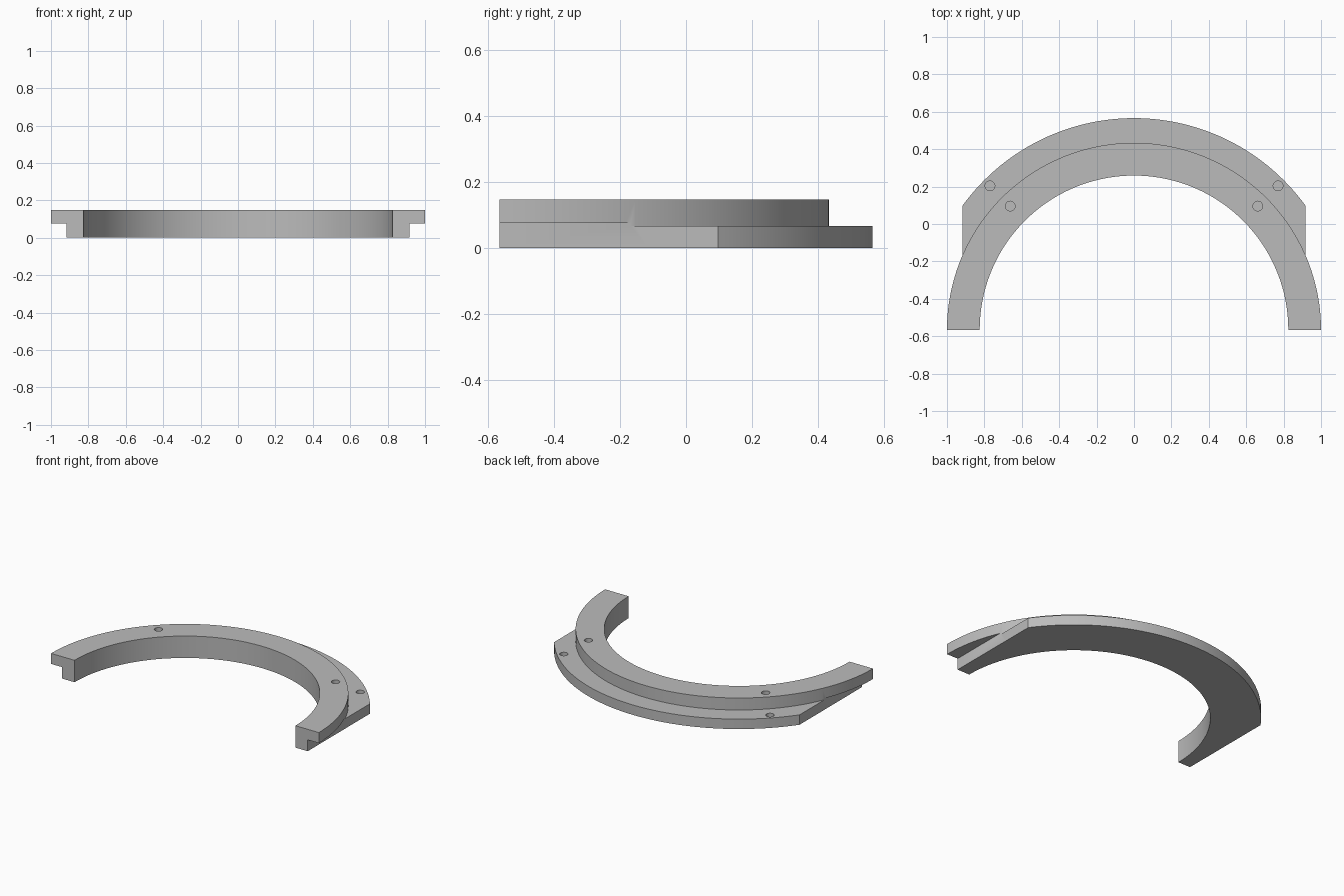
import bpy, bmesh
from math import pi, cos, sin, radians
from mathutils import Matrix

old = bpy.data.objects.get("Cube")
if old:
    bpy.data.objects.remove(old, do_unlink=True)

CENTRE_Y = -0.566          # arc centre, on the plane of the cut ends
INNER, RIM, FLANGE = 0.825, 1.0, 1.132
LEDGE, UNDERCUT, TOP = 0.067, 0.077, 0.148
FLAT_X = 0.917
STEPS = 96

grey = bpy.data.materials.new("light grey")
grey.use_nodes = True
colour = (0.5, 0.5, 0.5, 1)
grey.diffuse_color = colour
grey.node_tree.nodes["Principled BSDF"].inputs["Base Color"].default_value = colour


def make_object(name, bm):
    bmesh.ops.recalc_face_normals(bm, faces=bm.faces[:])
    mesh = bpy.data.meshes.new(name)
    bm.to_mesh(mesh)
    bm.free()
    mesh.materials.append(grey)
    obj = bpy.data.objects.new(name, mesh)
    bpy.context.collection.objects.link(obj)
    return obj


# Stepped half ring: an L-shaped section swept through half a turn
profile = [(INNER, 0), (FLANGE, 0), (FLANGE, LEDGE),
           (RIM, LEDGE), (RIM, TOP), (INNER, TOP)]
bm = bmesh.new()
sections = []
for i in range(STEPS + 1):
    a = pi * i / STEPS
    sections.append([bm.verts.new((r * cos(a), CENTRE_Y + r * sin(a), z))
                     for r, z in profile])
for s, t in zip(sections, sections[1:]):
    for j in range(len(profile)):
        k = (j + 1) % len(profile)
        bm.faces.new((s[j], s[k], t[k], t[j]))
bm.faces.new(sections[0])
bm.faces.new(sections[-1])
ring = make_object("stepped_half_ring", bm)

# Cutters: side flats under the rim, and blind screw holes
bm = bmesh.new()
for side in (-1, 1):
    width, height = 0.5, UNDERCUT + 0.1
    place = Matrix.Translation((side * (FLAT_X + width / 2), -0.2, UNDERCUT - height / 2))
    bmesh.ops.create_cube(bm, size=1, matrix=place @ Matrix.Diagonal((width, 1, height, 1)))
    for radius, surface in ((0.936, TOP), (1.089, LEDGE)):
        a = radians(45)
        floor, ceiling = surface - 0.045, surface + 0.05
        place = Matrix.Translation((side * radius * cos(a), CENTRE_Y + radius * sin(a),
                                    (floor + ceiling) / 2))
        bmesh.ops.create_cone(bm, cap_ends=True, segments=32, radius1=0.026,
                              radius2=0.026, depth=ceiling - floor, matrix=place)
cutter = make_object("cutter", bm)
cutter.hide_render = True

bpy.ops.object.select_all(action='DESELECT')
ring.select_set(True)
bpy.context.view_layer.objects.active = ring
cut = ring.modifiers.new("flats and holes", 'BOOLEAN')
cut.operation = 'DIFFERENCE'
cut.solver = 'EXACT'
cut.object = cutter
bpy.ops.object.modifier_apply(modifier=cut.name)
bpy.data.objects.remove(cutter, do_unlink=True)

bpy.ops.object.shade_smooth_by_angle(angle=radians(30))
